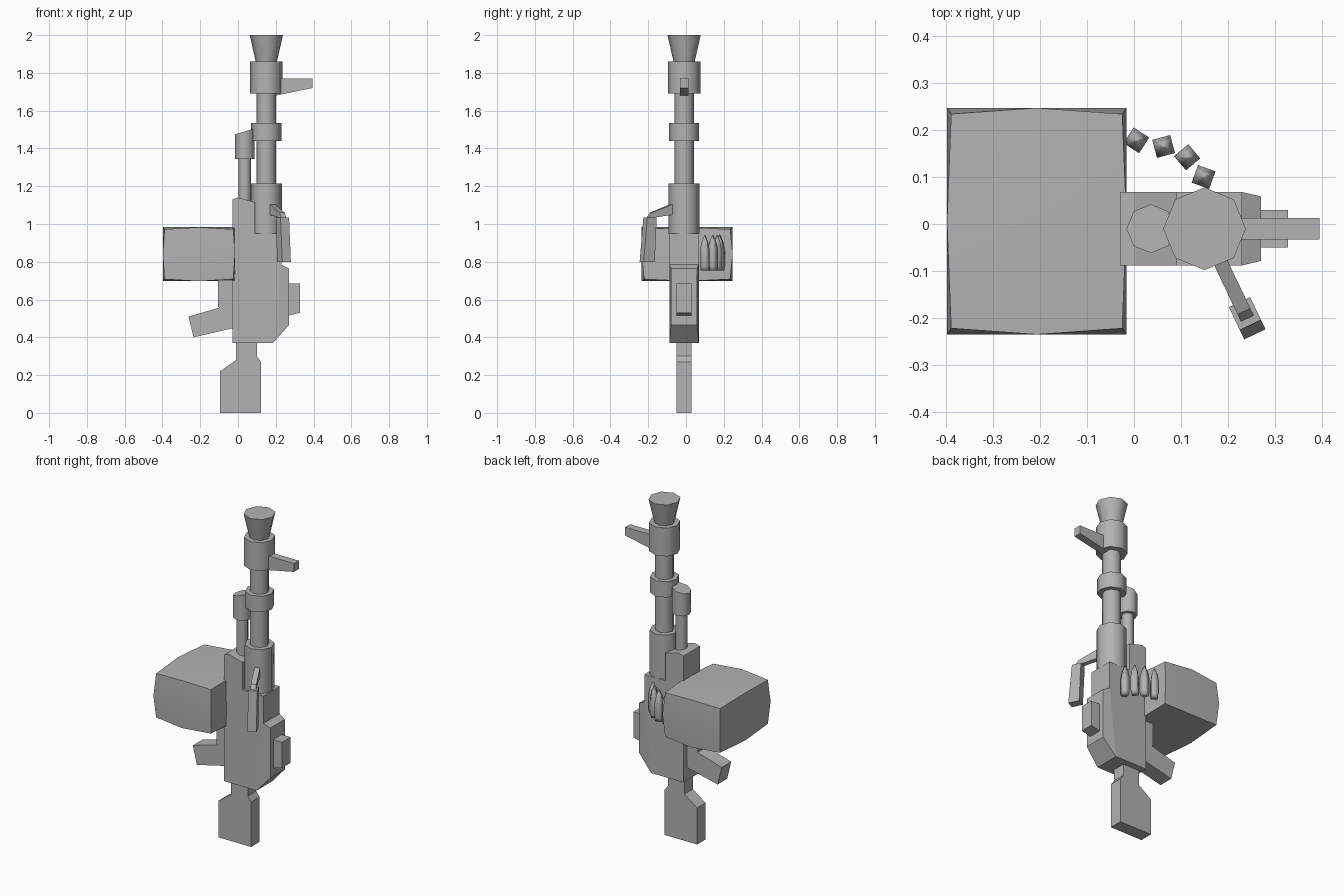
import bpy, bmesh
from math import radians, sin, cos, tau

cube = bpy.data.objects.get("Cube")
if cube:
    bpy.data.objects.remove(cube, do_unlink=True)

GREY = (0.45, 0.45, 0.45, 1)
metal = bpy.data.materials.new("plain grey")
metal.use_nodes = True
metal.diffuse_color = GREY
metal.node_tree.nodes["Principled BSDF"].inputs["Base Color"].default_value = GREY

MID = -0.01  # centre plane of the weapon in y


def finish(name, bm, loc=(0, 0, 0), turn=0, smooth=None):
    bmesh.ops.recalc_face_normals(bm, faces=bm.faces)
    mesh = bpy.data.meshes.new(name)
    bm.to_mesh(mesh)
    bm.free()
    mesh.materials.append(metal)
    if smooth:
        mesh.shade_smooth()
        mesh.set_sharp_from_angle(angle=radians(smooth))
    obj = bpy.data.objects.new(name, mesh)
    obj.location = loc
    obj.rotation_euler.z = radians(turn)
    bpy.context.collection.objects.link(obj)
    return obj


def prism(name, outline, half, loc=(0, MID, 0), turn=0, taper=None):
    """Side outline in x, z, given thickness in y; taper = (x limit, scale)."""
    bm = bmesh.new()
    rings = []
    for side in (-1, 1):
        ring = []
        for x, z in outline:
            k = taper[1] if taper and x > taper[0] else 1
            ring.append(bm.verts.new((x, side * half * k, z)))
        rings.append(ring)
        bm.faces.new(ring)
    a, b = rings
    for i in range(len(a)):
        j = (i + 1) % len(a)
        bm.faces.new((a[i], a[j], b[j], b[i]))
    return finish(name, bm, loc, turn)


def lathe(name, profile, x, y=MID, sides=8, turn=0, smooth=50, slant=0):
    """Radius, height profile turned round a vertical axis; slant tilts the top."""
    bm = bmesh.new()
    rings = []
    for n, (r, z) in enumerate(profile):
        k = slant if n == len(profile) - 1 else 0
        rings.append([bm.verts.new((r * cos(tau * i / sides), r * sin(tau * i / sides),
                                    z + k * r * cos(tau * i / sides))) for i in range(sides)])
    for a, b in zip(rings, rings[1:]):
        for i in range(sides):
            j = (i + 1) % sides
            bm.faces.new((a[i], a[j], b[j], b[i]))
    bm.faces.new(rings[0])
    bm.faces.new(rings[-1])
    return finish(name, bm, (x, y, 0), turn, smooth)


# Barrel with its collars and flared muzzle
BARREL_X = 0.15
for name, profile in (
        ("barrel", [(0.052, 1.2), (0.052, 1.7)]),
        ("barrel_sleeve", [(0.082, 0.95), (0.082, 1.215)]),
        ("barrel_ring", [(0.08, 1.44), (0.08, 1.535)]),
        ("muzzle_collar", [(0.086, 1.69), (0.086, 1.86)]),
        ("muzzle_flare", [(0.055, 1.855), (0.088, 2.0)])):
    lathe(name, profile, BARREL_X)

# Gas tube beside the barrel
lathe("gas_tube", [(0.033, 1.1), (0.033, 1.36)], 0.036)
lathe("gas_block", [(0.052, 1.345), (0.052, 1.49)], 0.036, slant=0.3)

# Front sight
prism("front_sight", [(0.2, 1.77), (0.395, 1.77), (0.395, 1.72), (0.2, 1.68)], 0.023)

# Receiver, with a narrowing top cover
prism("receiver", [(-0.03, 0.37), (0.185, 0.37), (0.23, 0.785), (0.23, 0.95),
                   (0.09, 0.95), (0.09, 1.115), (0, 1.14), (-0.03, 1.13)], 0.078)
prism("receiver_cover", [(0.185, 0.37), (0.27, 0.465), (0.27, 0.765), (0.23, 0.785)],
      0.078, taper=(0.25, 0.88))
prism("rear_sight", [(0.26, 0.685), (0.328, 0.685), (0.328, 0.53), (0.26, 0.513)], 0.04)

# Stock and grip
prism("stock", [(-0.01, 0.38), (0.1, 0.38), (0.1, 0.3), (0.122, 0.27), (0.122, 0),
                (-0.095, 0), (-0.095, 0.22), (-0.01, 0.28)], 0.04)
prism("grip", [(-0.02, 0.58), (-0.262, 0.51), (-0.235, 0.4), (-0.02, 0.45)], 0.045)
prism("magazine_mount", [(-0.105, 0.9), (-0.02, 0.9), (-0.02, 0.54), (-0.105, 0.56)], 0.045)

# Ammunition box with gently bulging sides
bm = bmesh.new()
bmesh.ops.create_cube(bm, size=2)
bmesh.ops.subdivide_edges(bm, edges=bm.edges[:], cuts=1, use_grid_fill=True)
HALF, BULGE = (0.182, 0.228, 0.132), (0.009, 0.013, 0.011)
for v in bm.verts:
    c = [round(k) for k in v.co]
    for i in range(3):
        flat = any(c[j] == 0 for j in range(3) if j != i)
        v.co[i] = c[i] * (HALF[i] + (BULGE[i] if flat else 0))
finish("ammo_box", bm, (-0.207, 0.006, 0.84), smooth=30)

# Belt of cartridges curving into the receiver
for x, y, turn in ((0.005, 0.178, 12), (0.063, 0.165, 60), (0.113, 0.142, 85), (0.148, 0.1, 25)):
    lathe("cartridge", [(0.024, 0.755), (0.028, 0.775), (0.028, 0.86), (0.019, 0.905),
                        (0.002, 0.942)], x, y, sides=4, turn=turn, smooth=95)

# Carrying handle reaching out diagonally from the barrel sleeve
AIM = -64.5
prism("handle_arm", [(0.06, 1.11), (0.195, 1.06), (0.215, 1.03), (0.06, 1.05)],
      0.015, (BARREL_X, MID, 0), AIM)
prism("handle_bar", [(0.173, 1.035), (0.227, 1.035), (0.249, 0.8), (0.184, 0.8)],
      0.025, (BARREL_X, MID, 0), AIM)
